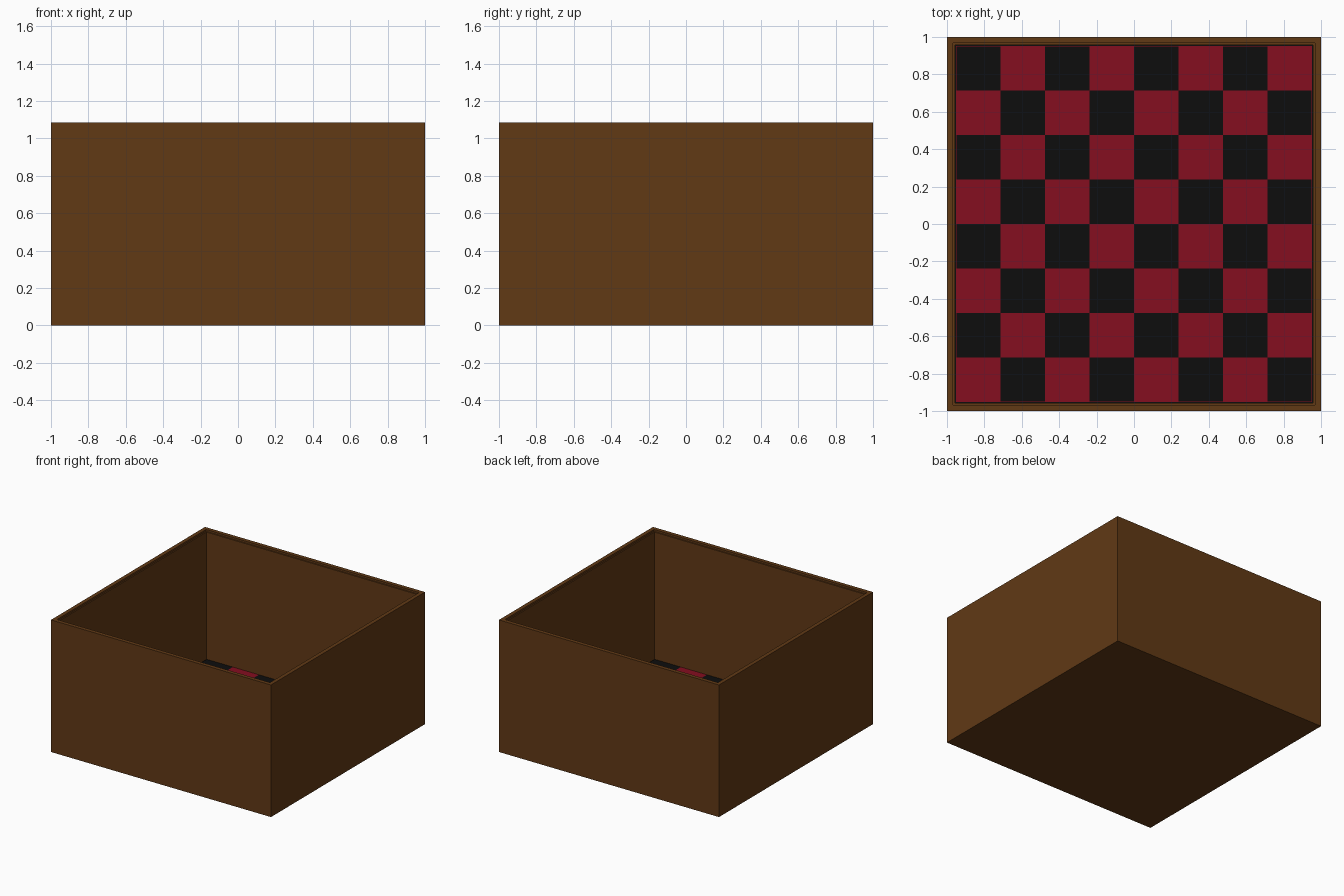
import bpy, bmesh

if "Cube" in bpy.data.objects:
    bpy.data.objects.remove(bpy.data.objects["Cube"])

HEIGHT = 1.085
BOARD = 0.95           # half width of the chequered area
N = 8


def material(name, rgb):
    m = bpy.data.materials.new(name)
    m.diffuse_color = (*rgb, 1)
    m.use_nodes = True
    m.node_tree.nodes["Principled BSDF"].inputs["Base Color"].default_value = m.diffuse_color
    return m


wood = material("brown_wood", (0.119, 0.041, 0.0075))
red = material("red", (0.235, 0.0044, 0.0144))
black = material("black", (0.004, 0.004, 0.004))


def finish(name, bm, mats):
    mesh = bpy.data.meshes.new(name)
    bm.to_mesh(mesh)
    bm.free()
    for m in mats:
        mesh.materials.append(m)
    ob = bpy.data.objects.new(name, mesh)
    bpy.context.collection.objects.link(ob)
    return ob


def square_loop(bm, half, z):
    return [bm.verts.new((sx * half, sy * half, z))
            for sx, sy in ((-1, -1), (1, -1), (1, 1), (-1, 1))]


def square_lathe(name, profile, mat):
    """Closed solid from stacked square outlines given as (half width, z)."""
    bm = bmesh.new()
    loops = [square_loop(bm, h, z) for h, z in profile]
    bm.faces.new(loops[0][::-1])
    for a, b in zip(loops, loops[1:]):
        for i in range(4):
            j = (i + 1) % 4
            bm.faces.new((a[i], a[j], b[j], b[i]))
    bm.faces.new(loops[-1])
    return finish(name, bm, [mat])


# Open wooden box: outer wall, stepped rim, inner wall, floor
square_lathe("box", [(1, 0), (1, HEIGHT), (0.968, HEIGHT), (0.968, HEIGHT - 0.015),
                     (0.958, HEIGHT - 0.015), (0.958, 0.012)], wood)

# Thin trims under the playing surface
square_lathe("board_base", [(0.957, 0.012), (0.957, 0.02)], black)
square_lathe("board_edge", [(0.953, 0.02), (0.953, 0.025)], red)

# Chequered playing surface
bm = bmesh.new()
bmesh.ops.create_grid(bm, x_segments=N, y_segments=N, size=BOARD)
for f in bm.faces:
    c = f.calc_center_median()
    i = int((c.x + BOARD) / (2 * BOARD) * N)
    j = int((c.y + BOARD) / (2 * BOARD) * N)
    f.material_index = (i + j) % 2
board = finish("chequered_board", bm, [red, black])
board.location.z = 0.03
